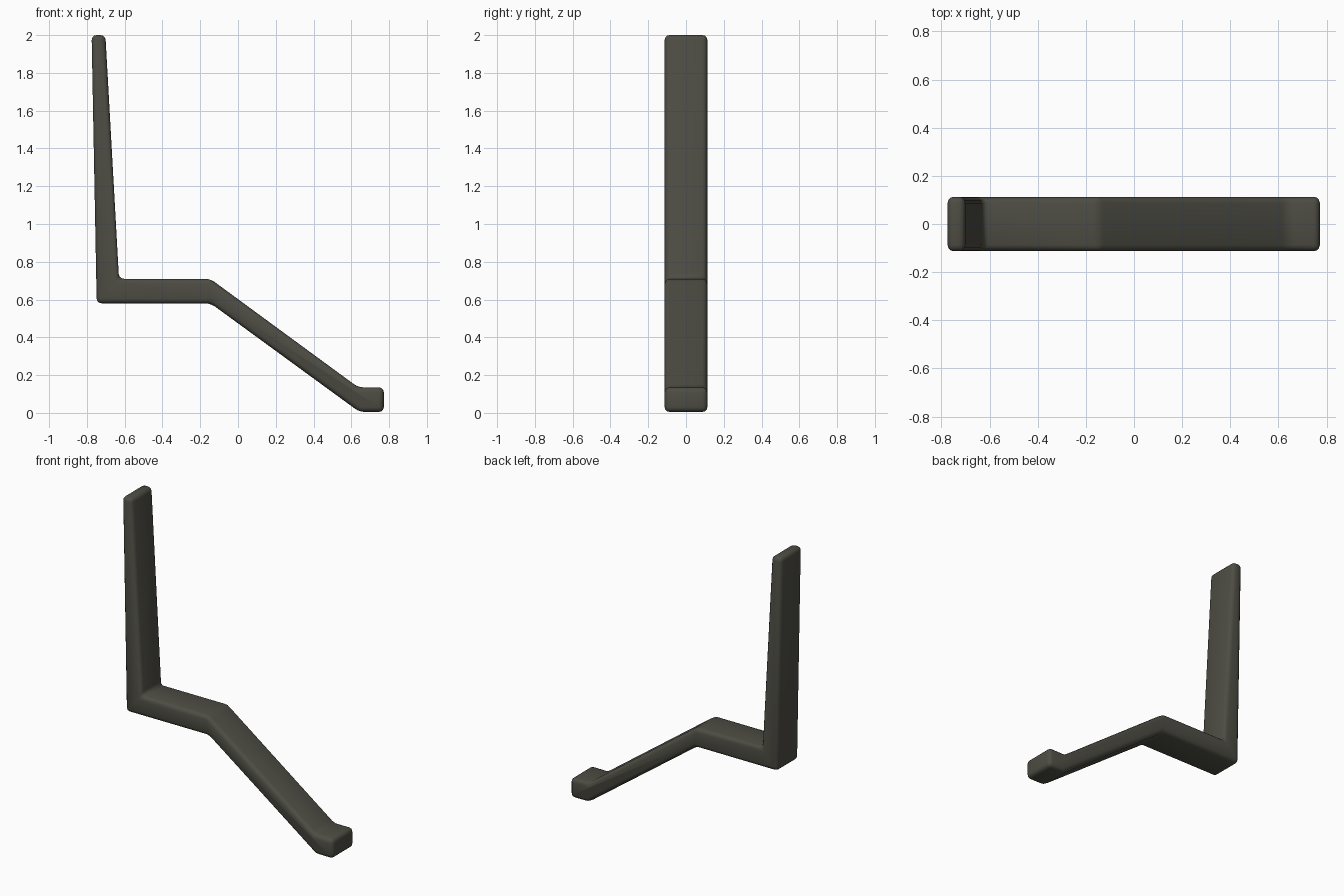
import bpy, bmesh

if "Cube" in bpy.data.objects:
    bpy.data.objects.remove(bpy.data.objects["Cube"])

# Single dark olive-grey material
mat = bpy.data.materials.new("dark_olive_grey")
mat.diffuse_color = (0.075, 0.074, 0.058, 1)
mat.use_nodes = True
mat.node_tree.nodes["Principled BSDF"].inputs["Base Color"].default_value = mat.diffuse_color

# Side profile (x, z): tapered upright, flat seat, sloping leg, small foot
profile = [(-0.775, 2.0), (-0.748, 0.58), (-0.145, 0.58), (0.643, 0.005),
           (0.772, 0.005), (0.772, 0.135), (0.637, 0.135), (-0.147, 0.71),
           (-0.63, 0.71), (-0.702, 2.0)]
HALF_WIDTH = 0.113

# Extrude the profile across y
bm = bmesh.new()
face = bm.faces.new([bm.verts.new((x, -HALF_WIDTH, z)) for x, z in profile])
ext = bmesh.ops.extrude_face_region(bm, geom=[face])
moved = [g for g in ext["geom"] if isinstance(g, bmesh.types.BMVert)]
bmesh.ops.translate(bm, verts=moved, vec=(0, 2 * HALF_WIDTH, 0))
bmesh.ops.recalc_face_normals(bm, faces=bm.faces)
mesh = bpy.data.meshes.new("bent_bracket")
bm.to_mesh(mesh)
bm.free()
mesh.materials.append(mat)
bracket = bpy.data.objects.new("bent_bracket", mesh)
bpy.context.collection.objects.link(bracket)

# Soft rounded edges
bevel = bracket.modifiers.new("rounded_edges", "BEVEL")
bevel.width = 0.026
bevel.segments = 3
bevel.limit_method = "ANGLE"
bevel.angle_limit = 0.4

bpy.context.view_layer.objects.active = bracket
bracket.select_set(True)
bpy.ops.object.modifier_apply(modifier=bevel.name)
bpy.ops.object.shade_smooth_by_angle(angle=0.6)
